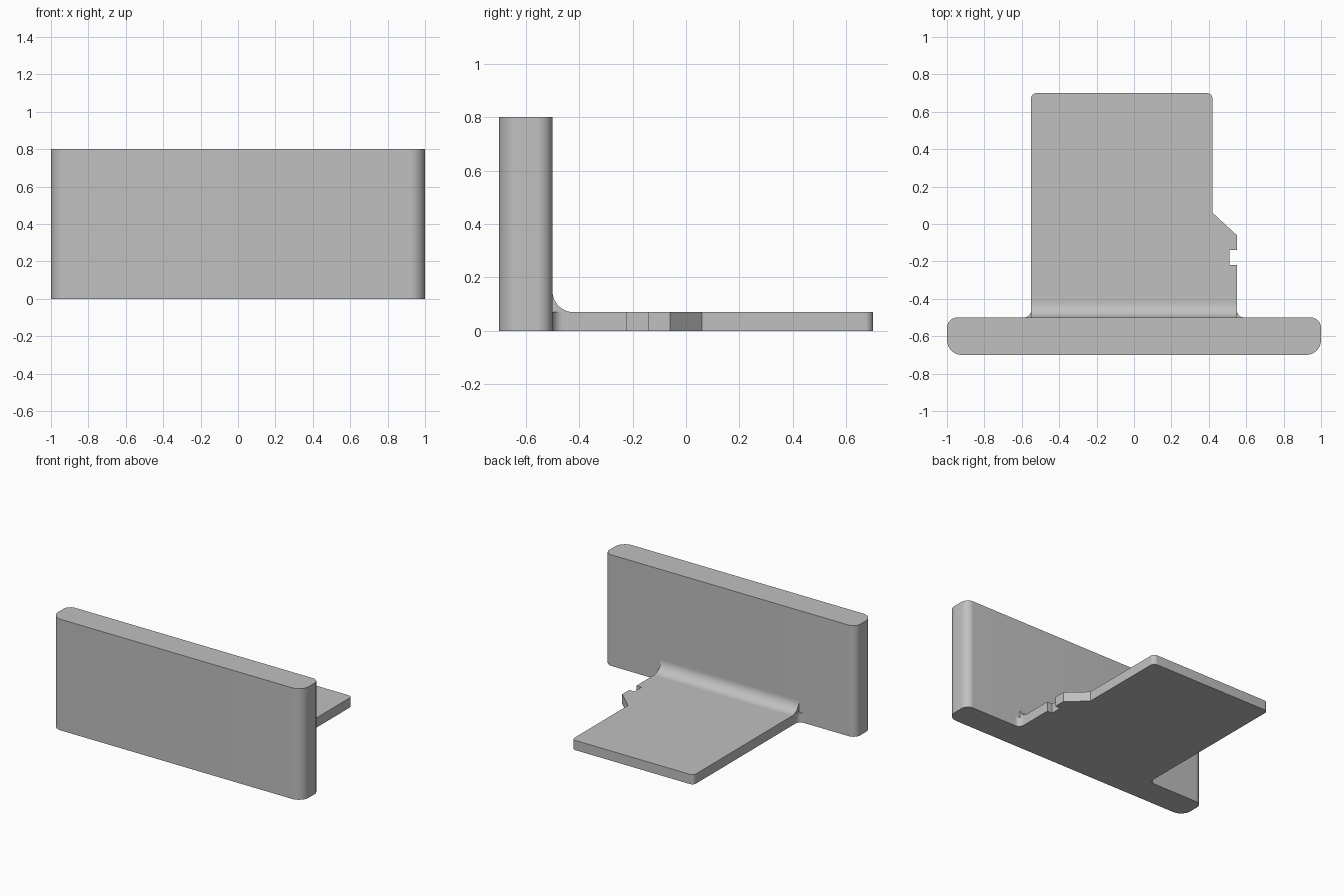
import bpy, bmesh, math
from mathutils import Vector

if "Cube" in bpy.data.objects:
    bpy.data.objects.remove(bpy.data.objects["Cube"])

grey = bpy.data.materials.new("plain grey")
grey.diffuse_color = (0.53, 0.53, 0.53, 1)
grey.use_nodes = True
grey.node_tree.nodes["Principled BSDF"].inputs["Base Color"].default_value = grey.diffuse_color


def arc(cx, cy, r, start, end, steps=12):
    """Points on an arc, angles in degrees."""
    angles = [math.radians(start + (end - start) * i / steps) for i in range(steps + 1)]
    return [(cx + r * math.cos(a), cy + r * math.sin(a)) for a in angles]


def extrude(name, points, direction):
    """Solid made by sweeping a closed 3D outline along a vector."""
    bm = bmesh.new()
    face = bm.faces.new([bm.verts.new(p) for p in points])
    swept = bmesh.ops.extrude_face_region(bm, geom=[face], use_keep_orig=True)
    verts = [g for g in swept["geom"] if isinstance(g, bmesh.types.BMVert)]
    bmesh.ops.translate(bm, verts=verts, vec=Vector(direction))
    bmesh.ops.recalc_face_normals(bm, faces=bm.faces)
    mesh = bpy.data.meshes.new(name)
    bm.to_mesh(mesh)
    bm.free()
    mesh.materials.append(grey)
    obj = bpy.data.objects.new(name, mesh)
    bpy.context.collection.objects.link(obj)
    bpy.ops.object.select_all(action="DESELECT")
    obj.select_set(True)
    bpy.context.view_layer.objects.active = obj
    bpy.ops.object.shade_smooth_by_angle(angle=math.radians(25))
    return obj


# Upright wall with rounded vertical edges
front_r, back_r = 0.08, 0.055
wall = (arc(-1 + front_r, -0.7 + front_r, front_r, 180, 270)
        + arc(1 - front_r, -0.7 + front_r, front_r, 270, 360)
        + arc(1 - back_r, -0.5 - back_r, back_r, 0, 90)
        + arc(-1 + back_r, -0.5 - back_r, back_r, 90, 180))
extrude("upright_wall", [(x, y, 0) for x, y in wall], (0, 0, 0.8))

# Flat tongue with flared root, side notch, chamfered shoulder and rounded tip
flare, tip_r = 0.04, 0.03
tongue = (arc(0.55 + flare, -0.5 + flare, flare, 270, 180)
          + [(0.55, -0.22), (0.51, -0.22), (0.51, -0.14), (0.55, -0.14),
             (0.55, -0.06), (0.42, 0.06)]
          + arc(0.42 - tip_r, 0.7 - tip_r, tip_r, 0, 90)
          + arc(-0.55 + tip_r, 0.7 - tip_r, tip_r, 90, 180)
          + arc(-0.55 - flare, -0.5 + flare, flare, 0, -90))
extrude("flat_tongue", [(x, y, 0) for x, y in tongue], (0, 0, 0.07))

# Concave fillet between the wall and the tongue
cove = [(-0.5, 0.07)] + arc(-0.42, 0.15, 0.08, 270, 180, 16)
extrude("root_fillet", [(-0.55, y, z) for y, z in cove], (1.1, 0, 0))
